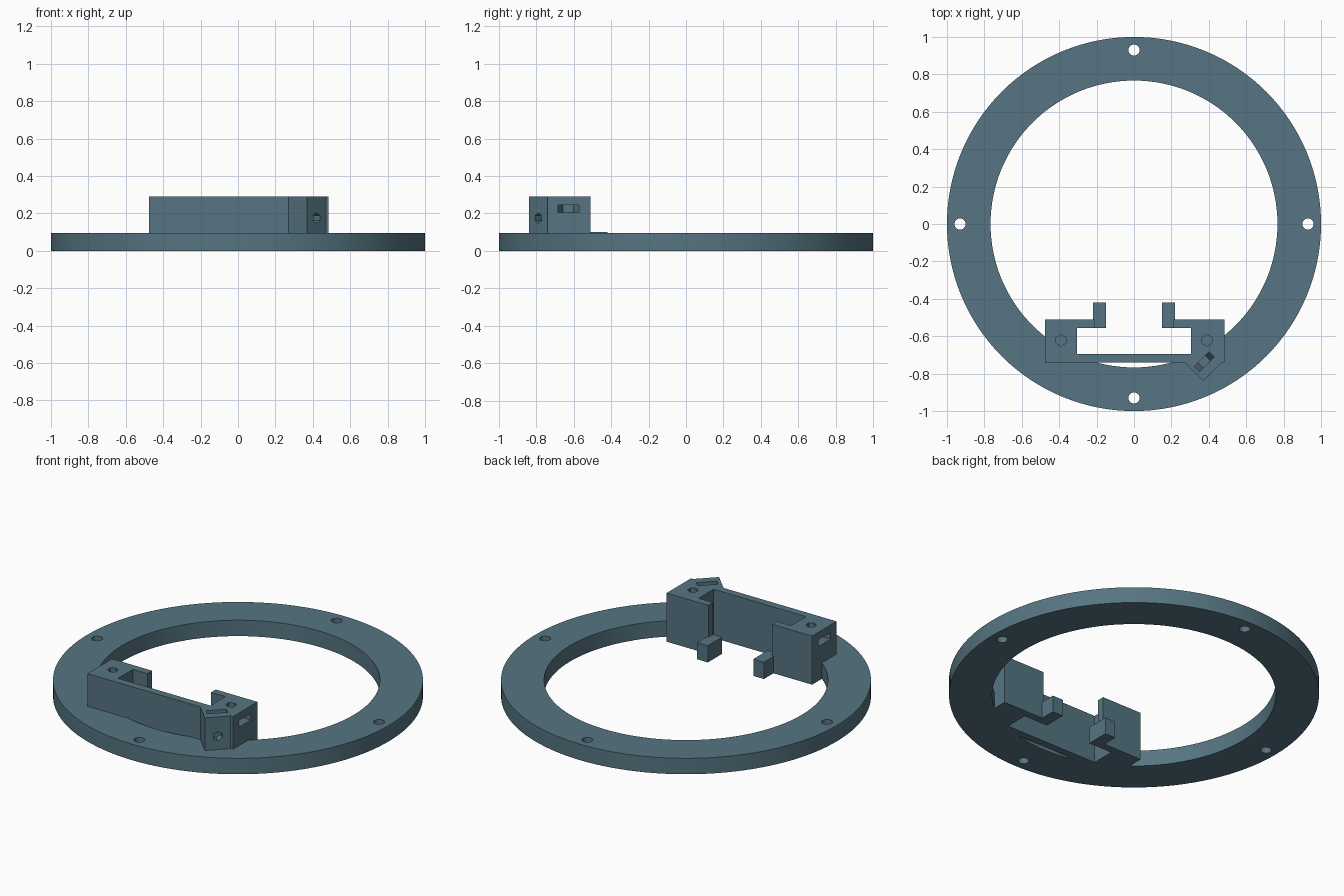
import bpy, bmesh, math
from mathutils import Matrix, Vector

if "Cube" in bpy.data.objects:
    bpy.data.objects.remove(bpy.data.objects["Cube"])

steel = bpy.data.materials.new("slate_blue")
steel.diffuse_color = (0.093, 0.178, 0.223, 1)
steel.use_nodes = True
steel.node_tree.nodes["Principled BSDF"].inputs["Base Color"].default_value = steel.diffuse_color


def prism(name, pts, depth, matrix=Matrix()):
    """Extrude a 2D outline along its local z, then place it."""
    bm = bmesh.new()
    face = bm.faces.new([bm.verts.new((x, y, 0)) for x, y in pts])
    ext = bmesh.ops.extrude_face_region(bm, geom=[face])
    verts = [v for v in ext["geom"] if isinstance(v, bmesh.types.BMVert)]
    bmesh.ops.translate(bm, vec=(0, 0, depth), verts=verts)
    bmesh.ops.transform(bm, matrix=matrix, verts=bm.verts)
    bmesh.ops.recalc_face_normals(bm, faces=bm.faces)
    mesh = bpy.data.meshes.new(name)
    bm.to_mesh(mesh)
    bm.free()
    mesh.materials.append(steel)
    ob = bpy.data.objects.new(name, mesh)
    bpy.context.collection.objects.link(ob)
    return ob


def circle(r, n, start=0.0):
    return [(r * math.cos(start + math.tau * i / n),
             r * math.sin(start + math.tau * i / n)) for i in range(n)]


def rect(x0, x1, y0, y1):
    return [(x0, y0), (x1, y0), (x1, y1), (x0, y1)]


def combine(target, other, operation):
    """Apply a boolean and discard the helper."""
    mod = target.modifiers.new("bool", 'BOOLEAN')
    mod.operation, mod.object, mod.solver = operation, other, 'EXACT'
    bpy.context.view_layer.objects.active = target
    bpy.ops.object.modifier_apply(modifier=mod.name)
    bpy.data.objects.remove(other, do_unlink=True)


def at(x, y, z):
    return Matrix.Translation((x, y, z))


def frame(origin, xa, ya):
    """Placement matrix from an origin and local x / y axes."""
    xa, ya = Vector(xa).normalized(), Vector(ya).normalized()
    m = Matrix((xa, ya, xa.cross(ya))).transposed().to_4x4()
    m.translation = origin
    return m


# Flat ring
ring = prism("mounting_ring", circle(1, 128), 0.095)
combine(ring, prism("bore", circle(0.767, 128), 0.3, at(0, 0, -0.1)), 'DIFFERENCE')

# Bracket: long wall, two end blocks with inward arms, angled corner lug
bracket = prism("bracket", [
    (-0.475, -0.74), (0.27, -0.74), (0.37, -0.84), (0.47, -0.74), (0.485, -0.74),
    (0.485, -0.51), (0.21, -0.51), (0.21, -0.555), (0.305, -0.555),
    (0.305, -0.695), (-0.305, -0.695), (-0.305, -0.555), (-0.21, -0.555),
    (-0.21, -0.51), (-0.475, -0.51)], 0.29)

# Low support tabs at the arm tips
for s in (-1, 1):
    tab = prism("tab", rect(s * 0.185 - 0.035, s * 0.185 + 0.035, -0.555, -0.42), 0.1)
    combine(bracket, tab, 'UNION')
combine(ring, bracket, 'UNION')

# Four bolt holes through the ring
for i in range(4):
    a = i * math.pi / 2
    hole = prism("bolt_hole", circle(0.03, 24), 0.3,
                 at(0.93 * math.cos(a), 0.93 * math.sin(a), -0.1))
    combine(ring, hole, 'DIFFERENCE')

# Nut trap outline: half hexagon at the closed end, open along +y
R = 0.056
trap = [(-R, 0), (-R / 2, -R * 0.866), (R / 2, -R * 0.866), (R, 0), (R, 0.2), (-R, 0.2)]

# Vertical screw holes and side nut slots in the end blocks
for s in (-1, 1):
    screw = prism("screw_hole", circle(0.03, 6, math.pi / 2), 0.3, at(s * 0.39, -0.622, 0.1))
    combine(ring, screw, 'DIFFERENCE')
    m = frame((s * 0.39, -0.628, 0.205 if s < 0 else 0.245), (0, -1, 0), (s, 0, 0))
    if m.col[2][2] > 0:
        m.translation.z = 0.205
    else:
        m.translation.z = 0.245
    combine(ring, prism("nut_slot", trap, 0.04, m), 'DIFFERENCE')

# Angled screw hole and top nut slot in the corner lug
out = Vector((1, -1, 0)).normalized()
across = Vector((1, 1, 0)).normalized()
face = Vector((0.42, -0.79, 0.175))
screw = prism("lug_screw_hole", circle(0.028, 6, math.pi / 2), 0.2,
              frame(face - out * 0.13, across, (0, 0, 1)))
combine(ring, screw, 'DIFFERENCE')
centre = Vector((0.376, -0.737, 0.175))
m = frame(centre, across, (0, 0, 1))
m.translation = centre - Vector(m.col[2][:3]) * 0.02
combine(ring, prism("lug_nut_slot", trap, 0.04, m), 'DIFFERENCE')

# Smooth curved walls, crisp edges
bpy.ops.object.select_all(action='DESELECT')
ring.select_set(True)
bpy.context.view_layer.objects.active = ring
bpy.ops.object.shade_smooth_by_angle(angle=math.radians(30))
